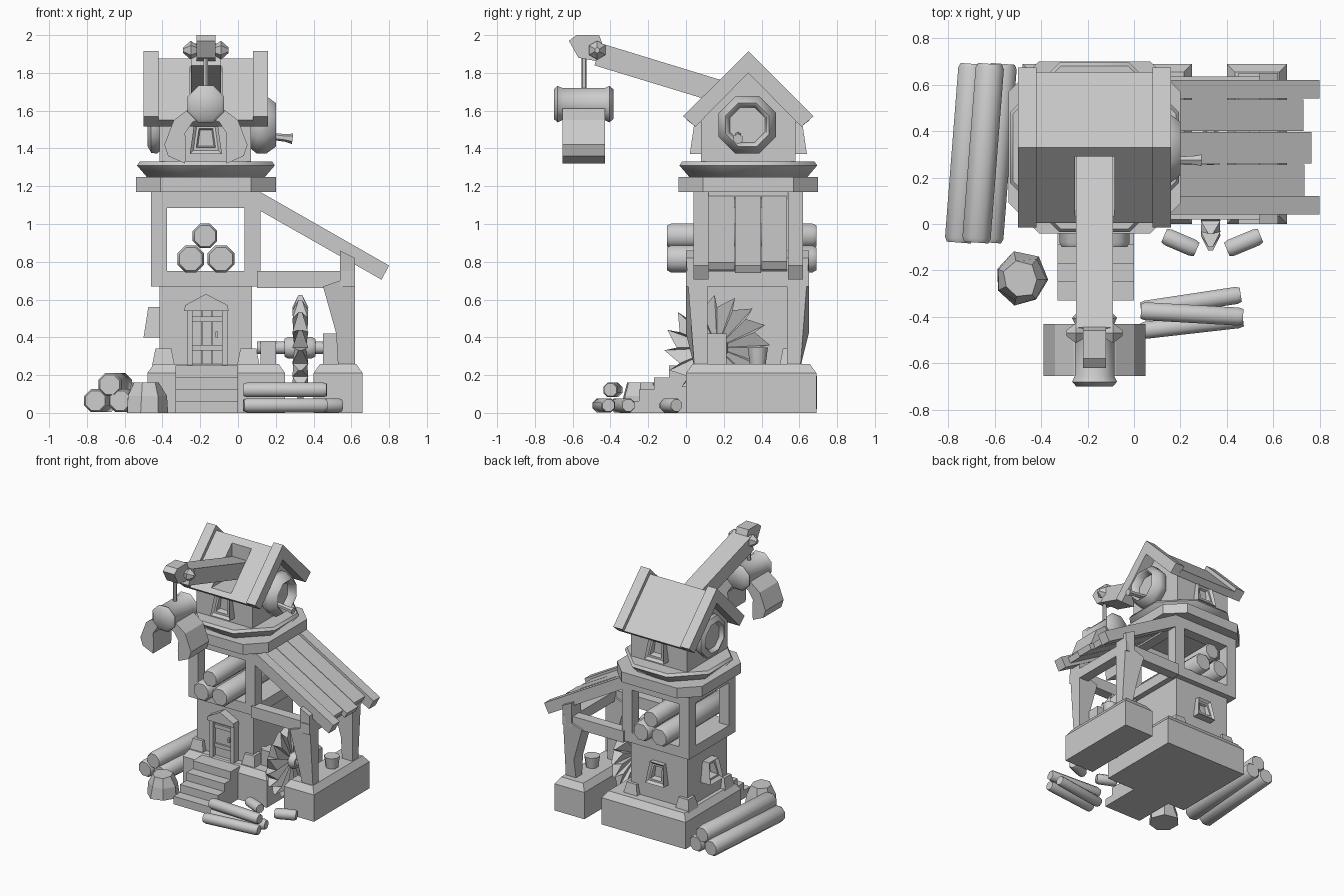
import bpy, bmesh, math, random
from mathutils import Vector, Matrix

if "Cube" in bpy.data.objects:
    bpy.data.objects.remove(bpy.data.objects["Cube"])

random.seed(4)
CX, CY = -0.17, 0.33          # tower axis
smooth = []


def finish(name, bm):
    bmesh.ops.recalc_face_normals(bm, faces=bm.faces)
    me = bpy.data.meshes.new(name)
    bm.to_mesh(me)
    bm.free()
    ob = bpy.data.objects.new(name, me)
    bpy.context.collection.objects.link(ob)
    return ob


def box(name, x0, x1, y0, y1, z0, z1, inset=0.0):
    """Box whose top is shrunk by inset on each side."""
    bm = bmesh.new()
    i = inset
    lo = [bm.verts.new(p) for p in ((x0, y0, z0), (x1, y0, z0), (x1, y1, z0), (x0, y1, z0))]
    hi = [bm.verts.new(p) for p in ((x0+i, y0+i, z1), (x1-i, y0+i, z1), (x1-i, y1-i, z1), (x0+i, y1-i, z1))]
    bm.faces.new(lo)
    bm.faces.new(hi)
    for k in range(4):
        bm.faces.new((lo[k], lo[(k+1) % 4], hi[(k+1) % 4], hi[k]))
    return finish(name, bm)


def prism(name, pts, axis, a, b):
    """Extrude a 2D profile along an axis from a to b."""
    put = {'x': lambda p, t: (t, p[0], p[1]), 'y': lambda p, t: (p[0], t, p[1]),
           'z': lambda p, t: (p[0], p[1], t)}[axis]
    bm = bmesh.new()
    A = [bm.verts.new(put(p, a)) for p in pts]
    B = [bm.verts.new(put(p, b)) for p in pts]
    bm.faces.new(A)
    bm.faces.new(B)
    for k in range(len(pts)):
        j = (k+1) % len(pts)
        bm.faces.new((A[k], A[j], B[j], B[k]))
    return finish(name, bm)


def lathe(name, p, d, rings, n=8, soft=True, jitter=0.0):
    """Rings of (distance, radius) around direction d starting at p."""
    q = Vector(d).to_track_quat('Z', 'Y')
    bm = bmesh.new()
    loops = []
    for t, r in rings:
        loop = []
        for k in range(n):
            a = 2*math.pi*(k+0.5)/n
            rr = r*(1+random.uniform(-jitter, jitter))
            loop.append(bm.verts.new(Vector(p) + q @ Vector((rr*math.cos(a), rr*math.sin(a), t))))
        loops.append(loop)
    for A, B in zip(loops, loops[1:]):
        for k in range(n):
            bm.faces.new((A[k], A[(k+1) % n], B[(k+1) % n], B[k]))
    bm.faces.new(loops[0])
    bm.faces.new(loops[-1])
    ob = finish(name, bm)
    if soft:
        smooth.append(ob)
    return ob


def log(name, p, q, r):
    d = Vector(q) - Vector(p)
    L = d.length
    return lathe(name, p, d, [(0, r*.85), (.02, r), (L-.02, r), (L, r*.85)])


def window(name, x, y, z, ang, w=.16, h=.16, d=.06):
    """Tapered window frame with a recess, facing local +x then turned about z."""
    bm = bmesh.new()
    sections = [(-.03, 1, 0), (d, 1, 0), (d*.7, .78, -.01), (d*.7, .6, 0), (.0, .5, 0)]
    loops = []
    for t, s, dz in sections:
        loops.append([bm.verts.new((t - (.025 if u[1] > 0 and t > 0 else 0), u[0]*s*w/2, u[1]*s*h/2))
                      for u in ((-1, -1), (1, -1), (.72, 1), (-.72, 1))])
    for A, B in zip(loops, loops[1:]):
        for k in range(4):
            bm.faces.new((A[k], A[(k+1) % 4], B[(k+1) % 4], B[k]))
    bm.faces.new(loops[0])
    bm.faces.new(loops[-1])
    bm.transform(Matrix.Translation((x, y, z)) @ Matrix.Rotation(math.radians(ang), 4, 'Z'))
    return finish(name, bm)


# stone foundations
for nm, x0, x1 in (("main_base", -.48, .25), ("side_base", .40, .66)):
    box(nm, x0, x1, 0, .69, 0, .21)
    box(nm + "_top", x0, x1, 0, .69, .21, .26, .035)

# front steps
for i in range(4):
    box("step", -.33, 0, -.33 + .08*i, .08, .0625*i, .0625*(i+1))

# lower tower with corner stones and windows
box("lower_tower", CX-.245, CX+.245, CY-.245, CY+.245, .2, .68)
for sx in (-1, 1):
    for sy in (-1, 1):
        cx, cy = CX + .225*sx, CY + .225*sy
        box("corner_stone", cx-.06, cx+.06, cy-.06, cy+.06, .25, .34, .018)
window("left_window", CX-.245, CY, .48, 180, d=.085)
window("back_window", CX, CY+.245, .48, 90)

# door
for x in (-.27, -.085):
    box("door_post", x, x+.03, .03, .09, .25, .56)
prism("door_gable", [(-.285, .54), (-.05, .54), (-.055, .57), (-.17, .63), (-.28, .57)], 'y', .02, .09)
for i in range(3):
    box("door_plank", -.24+.052*i, -.19+.052*i, .065, .09, .26, .54)
for z in (.33, .48):
    box("door_bar", -.24, -.085, .05, .07, z, z+.03)
box("door_knob", -.12, -.105, .04, .07, .40, .43)

# open log loft
box("loft_floor", -.46, .12, .04, .62, .67, .75)
for x in (-.46, .035):
    for y in (.04, .535):
        box("loft_post", x, x+.085, y, y+.085, .75, 1.17)
    box("loft_top_beam_side", x, x+.085, .04, .62, 1.085, 1.17)
for y in (.04, .535):
    box("loft_top_beam", -.46, .12, y, y+.085, 1.085, 1.17)
for x, z in ((-.25, .815), (-.09, .815), (-.175, .937)):
    log("loft_log", (x, -.1, z), (x, .69, z), .077 if z < .9 else .07)

# lean-to frame
for y, s in ((.0, 1), (.535, -1)):
    leg = prism("lean_to_leg", [(.53, .24), (.62, .24), (.62, .82), (.54, .86), (.54, .7), (.45, .67), (.52, .42)],
                'y', y, y+.115)
    for v in leg.data.vertices:
        if v.co.z < .3 and (v.co.y - CY)*s < -.25 + (s < 0)*9 and abs(v.co.y - CY) > .28:
            v.co.y += .045*s
    box("lean_to_beam", .1, .62, y+.02, y+.1, .66, .75)
box("lean_to_end_beam", .54, .62, .0, .65, .67, .75)

# lean-to plank roof
for y in (.04, .54):
    prism("roof_rail", [(.10, 1.18), (.80, .78), (.76, .705), (.10, 1.08)], 'y', y, y+.08)
for i, x in enumerate((.735, .765, .73)):
    k = (x-.10)*.571
    prism("roof_plank", [(.10, 1.16), (x, 1.16-k), (x-.02, 1.12-k), (.10, 1.11)], 'y',
          .12+.14*i, .26+.14*i - .004)

# saw blade with skewed teeth on its axle
bm = bmesh.new()
N, SY, SZ = 16, .165, .345
sides = []
for s in (-1, 1):
    hub = bm.verts.new((.33 + s*.03, SY, SZ))
    ring = []
    for k in range(2*N):
        tip = k % 2
        r, a = (.28, (k - .75)*math.pi/N) if tip else (.215, k*math.pi/N)
        ring.append(bm.verts.new((.33 + s*(.01 if tip else .042), SY + r*math.cos(a), SZ + r*math.sin(a))))
    for k in range(2*N):
        bm.faces.new((hub, ring[k], ring[(k+1) % (2*N)]))
    sides.append(ring)
for k in range(2*N):
    j = (k+1) % (2*N)
    bm.faces.new((sides[0][k], sides[0][j], sides[1][j], sides[1][k]))
finish("saw_blade", bm)
lathe("saw_axle", (.1, SY, SZ), (1, 0, 0), [(0, .035), (.38, .035)])
lathe("saw_hub", (.245, SY, SZ), (1, 0, 0), [(0, .05), (.02, .062), (.145, .062), (.165, .05)])
box("left_bearing", .12, .2, SY-.05, SY+.05, .25, .38)
box("right_bearing", .45, .53, SY-.05, SY+.05, .25, .42)
lathe("bucket", (.55, .38, .255), (0, 0, 1), [(0, .045), (.09, .058)])

# octagonal deck and turntable
c, h = .24, .37
prism("deck", [(CX+a, CY+b) for a, b in ((-c, -h), (c, -h), (h, -c), (h, c), (c, h), (-c, h), (-h, c), (-h, -c))],
      'z', 1.17, 1.25)
lathe("turntable", (CX, CY, 1.24), (0, 0, 1), [(0, .33), (.07, .395), (.09, .38)], 8)

# crane house
house = prism("crane_house", [(.08, 1.3), (.58, 1.3), (.58, 1.55), (.33, 1.82), (.08, 1.55)], 'x', -.415, .07)


def chevron(name, peak, e, x0, x1):
    return prism(name, [(.33, peak), (.33+e, peak-e), (.61, 1.515), (.33, 1.80), (.05, 1.515), (.33-e, peak-e)],
                 'x', x0, x1)


roof = chevron("house_roof", 1.875, .325, -.43, .09)
chevron("roof_edge_left", 1.915, .345, -.50, -.42)
chevron("roof_edge_right", 1.915, .345, .08, .16)

# slot in roof for the crane arm
slot = box("slot_cutter", -.255, -.085, .02, .29, 1.58, 2.1)
slot.hide_render = True
slot.hide_viewport = True
for ob in (house, roof):
    m = ob.modifiers.new("slot", 'BOOLEAN')
    m.object = slot
    m.operation = 'DIFFERENCE'
    m.solver = 'EXACT'

window("house_front_window", CX, .08, 1.455, -90, .17, .17)
window("house_back_window", CX, .58, 1.455, 90, .17, .17)

# winding wheels on the gables
lathe("winch_wheel_right", (.06, .325, 1.525), (1, 0, 0),
      [(0, .13), (.04, .165), (.09, .165), (.14, .125), (.13, .11), (.08, .10)], 8)
lathe("winch_wheel_left", (-.40, .325, 1.525), (-1, 0, 0),
      [(0, .14), (.03, .165), (.06, .16), (.08, .12), (.05, .10)], 8)
lathe("winch_peg", (.13, .275, 1.47), (1, 0, -.12), [(0, .018), (.12, .02), (.16, .028)], 6)

# crane arm
prism("crane_arm", [(-.445, 1.955), (-.485, 1.84), (.27, 1.61), (.29, 1.73)], 'x', -.25, -.09)
prism("arm_head", [(-.62, 1.97), (-.58, 2.0), (-.46, 2.0), (-.43, 1.92), (-.46, 1.86), (-.57, 1.88)], 'x', -.22, -.12)
lathe("arm_head_pin", (-.29, -.47, 1.92), (1, 0, 0),
      [(0, .015), (.04, .05), (.07, .03), (.17, .03), (.20, .05), (.24, .015)], 6, False)
lathe("crane_rope", (CX, -.54, 1.70), (0, 0, 1), [(0, .014), (.2, .014)], 6)

# log grabber
lathe("grabber_drum", (CX, -.70, 1.635), (0, 1, 0),
      [(0, .085), (.02, .105), (.045, .092), (.27, .092), (.295, .105), (.315, .085)], 8)
claw = [(.02, 1.62), (.09, 1.61), (.17, 1.55), (.22, 1.42), (.20, 1.36), (.11, 1.32),
        (.105, 1.40), (.11, 1.48), (.07, 1.54), (.02, 1.56)]
for s in (-1, 1):
    prism("grabber_claw", [(CX + s*x, z) for x, z in claw], 'y', -.655, -.43)

# log piles
for x, z in ((-.735, .065), (-.605, .065), (-.66, .15)):
    log("stacked_log", (x-.02, -.08, z), (x+.04, .69, z), .066)
log("front_log_a", (.03, -.37, .04), (.46, -.305, .04), .04)
log("front_log_b", (.03, -.46, .04), (.47, -.41, .04), .04)
log("front_log_top", (.03, -.375, .122), (.47, -.40, .122), .042)
log("short_log_a", (.13, -.05, .04), (.27, -.11, .04), .04)
log("short_log_b", (.40, -.11, .04), (.545, -.05, .04), .04)

# boulder by the steps
lathe("boulder", (-.49, -.24, 0), (0, 0, 1), [(0, .115), (.09, .105), (.16, .075)], 7, False, .12)

# smooth shading on round parts
bpy.ops.object.select_all(action='DESELECT')
for ob in smooth:
    ob.select_set(True)
bpy.context.view_layer.objects.active = smooth[0]
bpy.ops.object.shade_smooth_by_angle(angle=math.radians(50))
